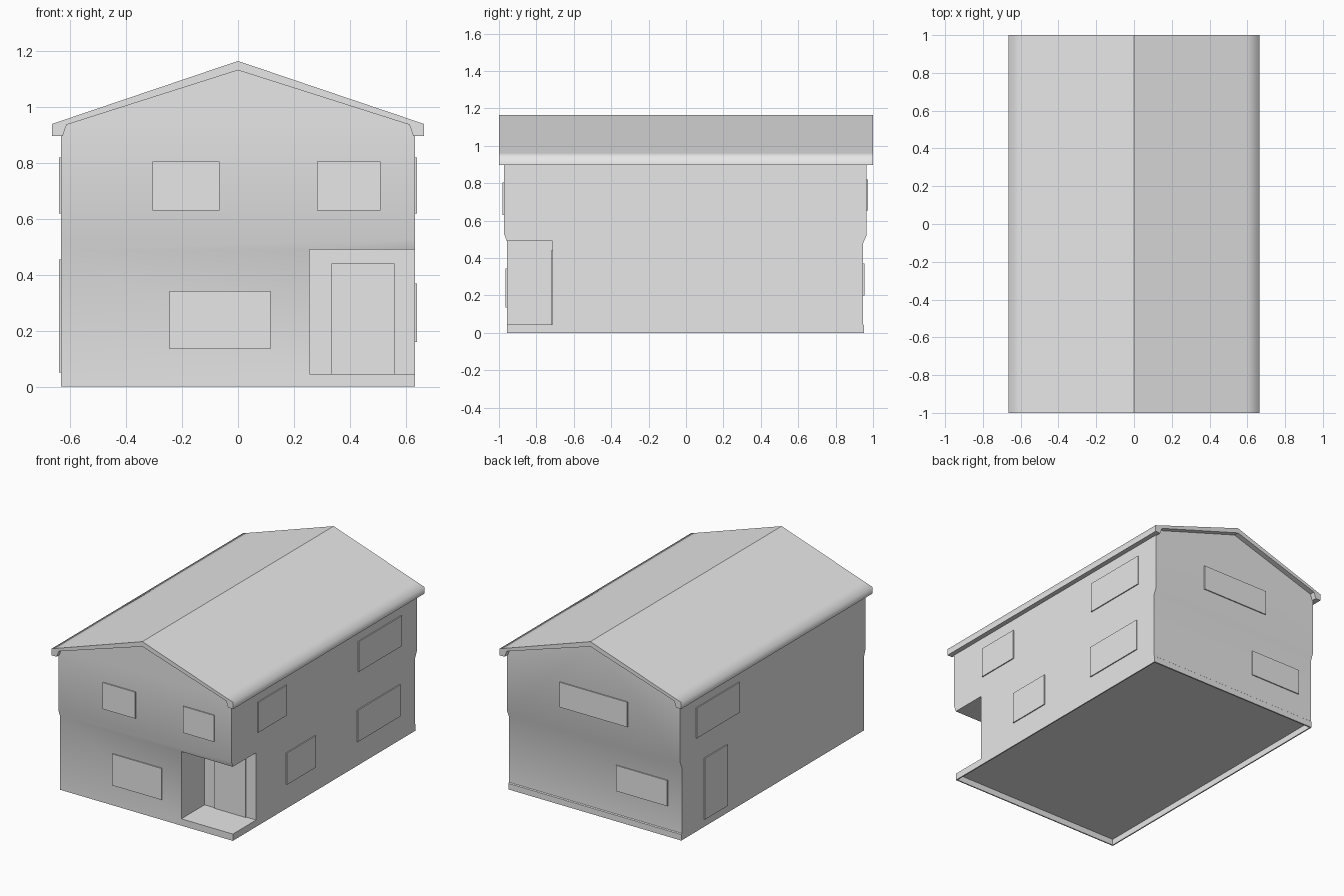
import bpy, bmesh
from mathutils import Vector

cube = bpy.data.objects.get("Cube")
if cube:
    bpy.data.objects.remove(cube, do_unlink=True)

grey = bpy.data.materials.new("plain_grey")
grey.use_nodes = True
GREY = (0.8, 0.8, 0.8, 1)
grey.diffuse_color = GREY
grey.node_tree.nodes["Principled BSDF"].inputs["Base Color"].default_value = GREY


def finish(name, bm):
    bmesh.ops.recalc_face_normals(bm, faces=bm.faces[:])
    mesh = bpy.data.meshes.new(name)
    bm.to_mesh(mesh)
    bm.free()
    mesh.materials.append(grey)
    obj = bpy.data.objects.new(name, mesh)
    bpy.context.scene.collection.objects.link(obj)
    return obj


def extruded(points, direction):
    """Closed profile pushed along a direction."""
    bm = bmesh.new()
    face = bm.faces.new([bm.verts.new(p) for p in points])
    made = bmesh.ops.extrude_face_region(bm, geom=[face])["geom"]
    verts = [g for g in made if isinstance(g, bmesh.types.BMVert)]
    bmesh.ops.translate(bm, verts=verts, vec=direction)
    return bm


def box(name, x, y, z):
    pts = [(x[0], y[0], z[0]), (x[1], y[0], z[0]), (x[1], y[1], z[0]), (x[0], y[1], z[0])]
    return finish(name, extruded(pts, (0, 0, z[1] - z[0])))


SIDE, FLOOR = 0.633, 0.045
FRONT, FRONT_UP, BACK, BACK_UP = -0.958, -0.973, 0.947, 0.965

# Walls: side profile with a slightly projecting upper storey, cut to the gable
profile = [(FRONT, 0), (FRONT, 0.49), (FRONT_UP, 0.53), (FRONT_UP, 1.3), (BACK_UP, 1.3),
           (BACK_UP, 0.52), (BACK, 0.48), (BACK, FLOOR), (0.953, 0.04), (0.953, 0)]
bm = extruded([(-SIDE, y, z) for y, z in profile], (2 * SIDE, 0, 0))
for s in (-1, 1):
    cut = bmesh.ops.bisect_plane(bm, geom=bm.verts[:] + bm.edges[:] + bm.faces[:],
                                 plane_co=(0, 0, 1.148), plane_no=(s * 0.32, 0, 0.947),
                                 clear_outer=True)
    rim = [g for g in cut["geom_cut"] if isinstance(g, bmesh.types.BMEdge)]
    bmesh.ops.holes_fill(bm, edges=[e for e in rim if e.is_boundary])
bmesh.ops.holes_fill(bm, edges=[e for e in bm.edges if e.is_boundary])
walls = finish("walls", bm)

# Corner porch and the hollow under the floor
cutters = [box("porch_cutter", (0.256, 0.8), (-1.2, -0.715), (FLOOR, 0.49)),
           box("underfloor_cutter", (-0.625, 0.625), (-0.95, 0.943), (-0.1, 0.04))]
for cutter in cutters:
    cutter.hide_render = True
    cutter.hide_viewport = True
    mod = walls.modifiers.new(cutter.name, "BOOLEAN")
    mod.operation = "DIFFERENCE"
    mod.solver = "EXACT"
    mod.object = cutter

# Roof: gable profile with boxed eaves, softly shaded only at the eave edge
half = [(0.60, 0.962), (0.665, 0.94), (0.665, 0.897), (0.627, 0.897), (0.613, 0.937)]
outline = ([(0, 1.165)] + half + [(0, 1.132)] + [(-x, z) for x, z in reversed(half)])
bm = extruded([(x, -1, z) for x, z in outline], (0, 2, 0))
roof = finish("roof", bm)
for poly in roof.data.polygons:
    poly.use_smooth = True
for edge in roof.data.edges:
    a, b = (roof.data.vertices[i].co for i in edge.vertices)
    along = abs(a.y - b.y) > 1
    soft = along and a.z > 0.938 and abs(a.x) > 0.5
    edge.use_edge_sharp = not soft

# Windows and doors as thin plates: wall position, outward side, span, height
T = 0.007


def plate_y(name, y, out, x, z):
    box(name, x, sorted((y - out * 0.005, y + out * T)), z)


def plate_x(name, out, y, z):
    box(name, sorted((out * (SIDE - 0.005), out * (SIDE + T))), y, z)


UPPER, LOWER = (0.62, 0.82), (0.16, 0.37)
plate_y("front_upper_window_right", FRONT_UP, -1, (-0.305, -0.066), (0.63, 0.805))
plate_y("front_upper_window_left", FRONT_UP, -1, (0.283, 0.51), (0.63, 0.805))
plate_y("front_lower_window", FRONT, -1, (-0.245, 0.116), (0.135, 0.343))
plate_y("front_door", -0.715, -1, (0.335, 0.56), (FLOOR, 0.44))
plate_y("back_upper_window", BACK_UP, 1, (-0.25, 0.245), (0.655, 0.82))
plate_y("back_lower_window", BACK, 1, (-0.53, -0.155), (0.2, 0.37))
plate_x("left_upper_front_window", 1, (-0.70, -0.40), UPPER)
plate_x("left_upper_back_window", 1, (0.35, 0.80), UPPER)
plate_x("left_lower_front_window", 1, (-0.40, -0.10), LOWER)
plate_x("left_lower_back_window", 1, (0.34, 0.785), LOWER)
plate_x("right_upper_window", -1, (0.35, 0.80), UPPER)
plate_x("right_door", -1, (0.477, 0.717), (0.05, 0.455))

# Soft shading on the storey fold only
for obj in bpy.context.selected_objects:
    obj.select_set(False)
walls.select_set(True)
bpy.context.view_layer.objects.active = walls
for cutter in cutters:
    bpy.context.view_layer.objects.active = walls
    bpy.ops.object.modifier_apply(modifier=cutter.name)
    bpy.data.objects.remove(cutter, do_unlink=True)
bpy.ops.object.shade_smooth_by_angle(angle=0.6)
